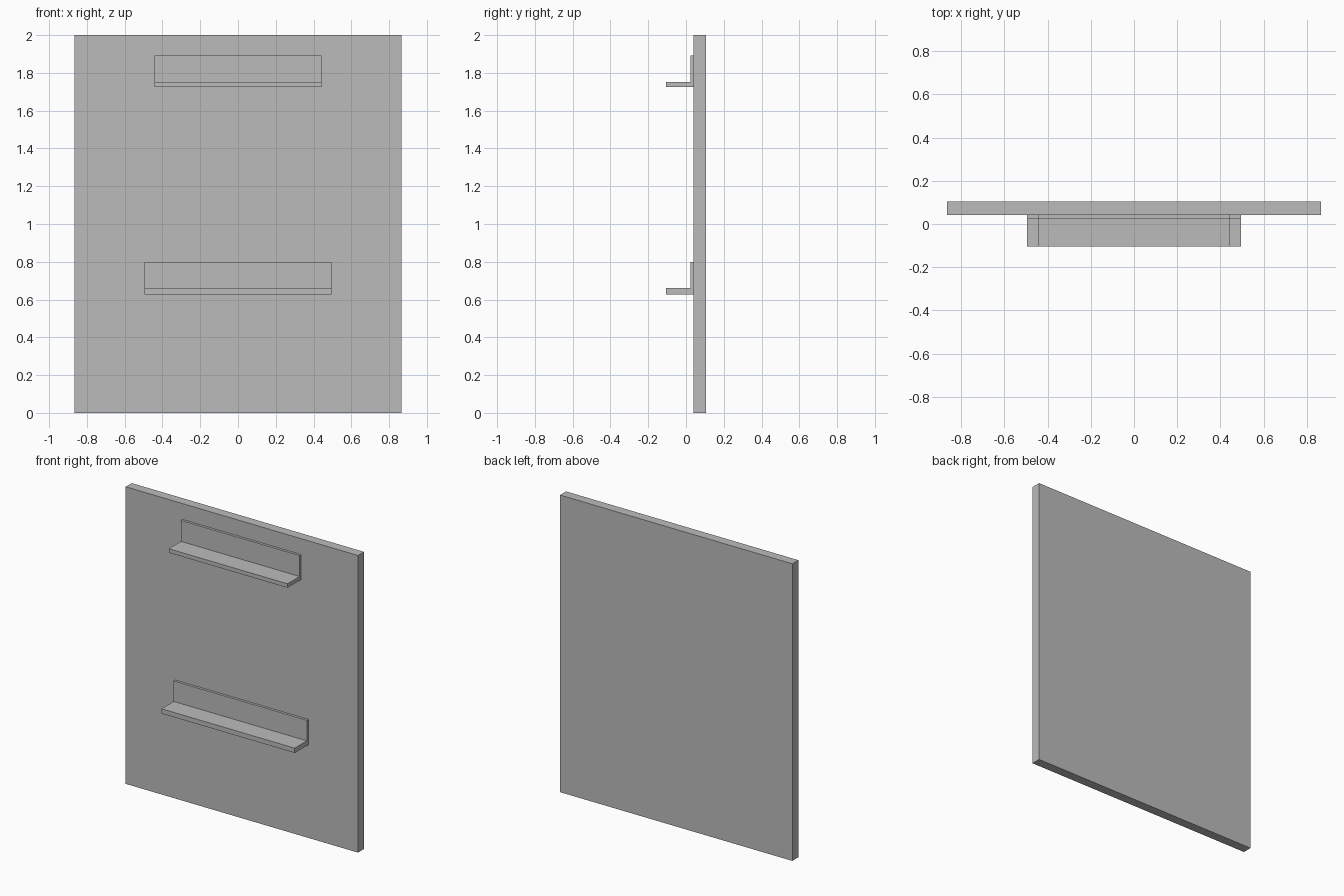
import bpy
import bmesh

cube = bpy.data.objects.get("Cube")
if cube:
    bpy.data.objects.remove(cube, do_unlink=True)

GREY = (0.5, 0.5, 0.5, 1.0)
grey = bpy.data.materials.new("plain_grey")
grey.use_nodes = True
grey.diffuse_color = GREY
grey.node_tree.nodes["Principled BSDF"].inputs["Base Color"].default_value = GREY

BACK, FACE, FRONT = 0.105, 0.041, -0.105   # y of panel back, panel face, shelf lip


def extrude_profile(name, profile, half_width):
    """Extrude a closed (y, z) outline along x, centred on x = 0."""
    bm = bmesh.new()
    face = bm.faces.new([bm.verts.new((-half_width, y, z)) for y, z in profile])
    result = bmesh.ops.extrude_face_region(bm, geom=[face])
    moved = [v for v in result["geom"] if isinstance(v, bmesh.types.BMVert)]
    bmesh.ops.translate(bm, verts=moved, vec=(2 * half_width, 0, 0))
    bmesh.ops.recalc_face_normals(bm, faces=bm.faces)
    mesh = bpy.data.meshes.new(name)
    bm.to_mesh(mesh)
    bm.free()
    mesh.materials.append(grey)
    obj = bpy.data.objects.new(name, mesh)
    bpy.context.collection.objects.link(obj)
    return obj


def ledge(name, half_width, bottom, tray_top, top):
    """L-shaped ledge: thin back plate with a tray along its foot."""
    plate = 0.024
    extrude_profile(name, [(FACE, bottom), (FACE, top), (plate, top),
                           (plate, tray_top), (FRONT, tray_top), (FRONT, bottom)],
                    half_width)


# Upright panel
extrude_profile("panel", [(FACE, 0), (BACK, 0), (BACK, 2), (FACE, 2)], 0.865)

# Ledges on the panel's face
ledge("upper_ledge", 0.442, 1.725, 1.752, 1.893)
ledge("lower_ledge", 0.496, 0.628, 0.66, 0.798)
